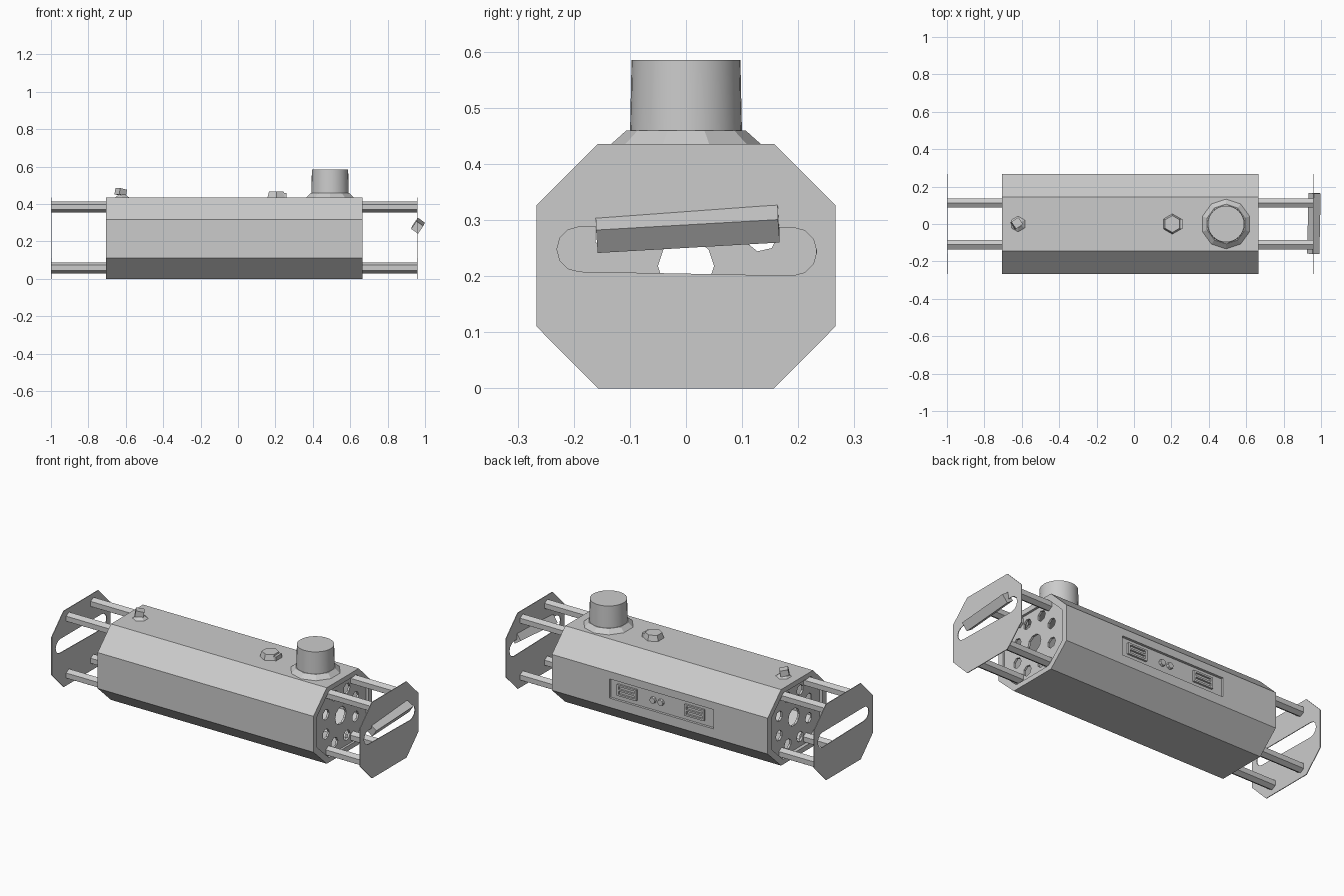
import bpy, bmesh, math
from mathutils import Vector, Euler

if "Cube" in bpy.data.objects:
    bpy.data.objects.remove(bpy.data.objects["Cube"])

OCT = [(-.145, 0), (.145, 0), (.266, .112), (.266, .318),
       (.145, .436), (-.145, .436), (-.266, .318), (-.266, .112)]


def finish(name, bm):
    bmesh.ops.recalc_face_normals(bm, faces=bm.faces)
    me = bpy.data.meshes.new(name)
    bm.to_mesh(me)
    bm.free()
    ob = bpy.data.objects.new(name, me)
    bpy.context.collection.objects.link(ob)
    return ob


def extrude_x(name, pts, x0, x1):
    """Prism along x from a y,z profile."""
    bm = bmesh.new()
    f = bm.faces.new([bm.verts.new((x0, y, z)) for y, z in pts])
    r = bmesh.ops.extrude_face_region(bm, geom=[f])
    bmesh.ops.translate(bm, vec=(x1 - x0, 0, 0),
                        verts=[v for v in r['geom'] if isinstance(v, bmesh.types.BMVert)])
    return finish(name, bm)


def box(name, loc, size, rot=(0, 0, 0)):
    bm = bmesh.new()
    bmesh.ops.create_cube(bm, size=1)
    bmesh.ops.scale(bm, vec=size, verts=bm.verts)
    ob = finish(name, bm)
    ob.location, ob.rotation_euler = loc, rot
    return ob


def cone(name, loc, r1, r2, h, n=32, rot=(0, 0, 0)):
    bm = bmesh.new()
    bmesh.ops.create_cone(bm, cap_ends=True, segments=n, radius1=r1, radius2=r2, depth=h)
    ob = finish(name, bm)
    ob.location, ob.rotation_euler = loc, rot
    return ob


def cut(ob, cutter):
    m = ob.modifiers.new('cut', 'BOOLEAN')
    m.object, m.operation, m.solver = cutter, 'DIFFERENCE', 'EXACT'
    bpy.context.view_layer.objects.active = ob
    bpy.ops.object.modifier_apply(modifier=m.name)
    bpy.data.objects.remove(cutter, do_unlink=True)


def circle(cy, cz, r, n=10, a0=0, a1=2 * math.pi, closed=False):
    k = n - 1 if closed else n
    return [(cy + r * math.cos(a0 + (a1 - a0) * i / k),
             cz + r * math.sin(a0 + (a1 - a0) * i / k)) for i in range(n)]


def inset(s):
    return [(y * s, .218 + (z - .218) * s) for y, z in OCT]


# Hollow octagonal hull with a shallow control recess on the back
hull = extrude_x('hull', OCT, -.705, .665)
cut(hull, extrude_x('bore', inset(.87), -.8, .8))
cut(hull, box('recess', (-.03, .27, .22), (.66, .036, .11)))

# Perforated bulkheads at both hull ends
for side, x in (('left', -.685), ('right', .64)):
    cap = extrude_x(side + '_bulkhead', inset(.9), x, x + .012)
    for i in range(8):
        a = 2 * math.pi * (i + .5) / 8
        cut(cap, extrude_x('hole', circle(.145 * math.cos(a), .218 + .145 * math.sin(a), .03, 7),
                           x - .1, x + .1))
    cut(cap, extrude_x('hole', circle(0, .218, .05), x - .1, x + .1))

# Thin octagonal end plates with a grip slot
plate_pts = [(-.157, 0), (.157, 0), (.266, .11), (.266, .327),
             (.157, .436), (-.157, .436), (-.266, .327), (-.266, .11)]
slot = (circle(.19, .244, .043, 7, -math.pi / 2, math.pi / 2, True)
        + circle(-.19, .248, .04, 7, math.pi / 2, 3 * math.pi / 2, True))
for side, x in (('left', -1.0), ('right', .957)):
    plate = extrude_x(side + '_end_plate', plate_pts, x, x + .004)
    cut(plate, extrude_x('slot', slot, x - .1, x + .1))

# Four hexagonal frame rods at each end
for side, x0, x1 in (('left', -.998, -.66), ('right', .62, .959)):
    for y in (-.11, .112):
        for z in (.058, .384):
            extrude_x(side + '_rod', circle(y, z, .029, 6, math.pi / 6, 13 * math.pi / 6), x0, x1)

# Tilted grip bar outside the right plate
box('grip_bar', (.962, .003, .284), (.045, .325, .05), (math.radians(4), math.radians(35), math.radians(1)))

# Turret on top, with flared skirt
turret = cone('turret', (.492, 0, .515), .1, .097, .14)
cone('turret_skirt', (.492, 0, .447), .135, .106, .026, 10)
bpy.context.view_layer.objects.active = turret
turret.select_set(True)
bpy.ops.object.shade_smooth_by_angle()

# Hatch block on the deck
cone('deck_hatch', (.205, 0, .45), .055, .045, .034, 6)
box('deck_hatch_tab', (.235, .0, .447), (.05, .055, .024))

# Small knob on a stem near the left end
cone('knob_base', (-.62, 0, .442), .045, .02, .016, 6)
box('knob', (-.627, .003, .464), (.045, .045, .034), (0, .2, .6))

# Framed sockets and twin buttons inside the recess
for x in (.195, -.235):
    for dz in (-.027, 0, .027):
        box('socket_bar', (x, .256, .222 + dz), (.12, .014, .01))
    for dx in (-.056, .056):
        box('socket_side', (x + dx, .256, .222), (.012, .014, .062))
for x in (.03, -.02):
    cone('button', (x, .256, .222), .02, .017, .018, 8, (-math.pi / 2, 0, 0))
